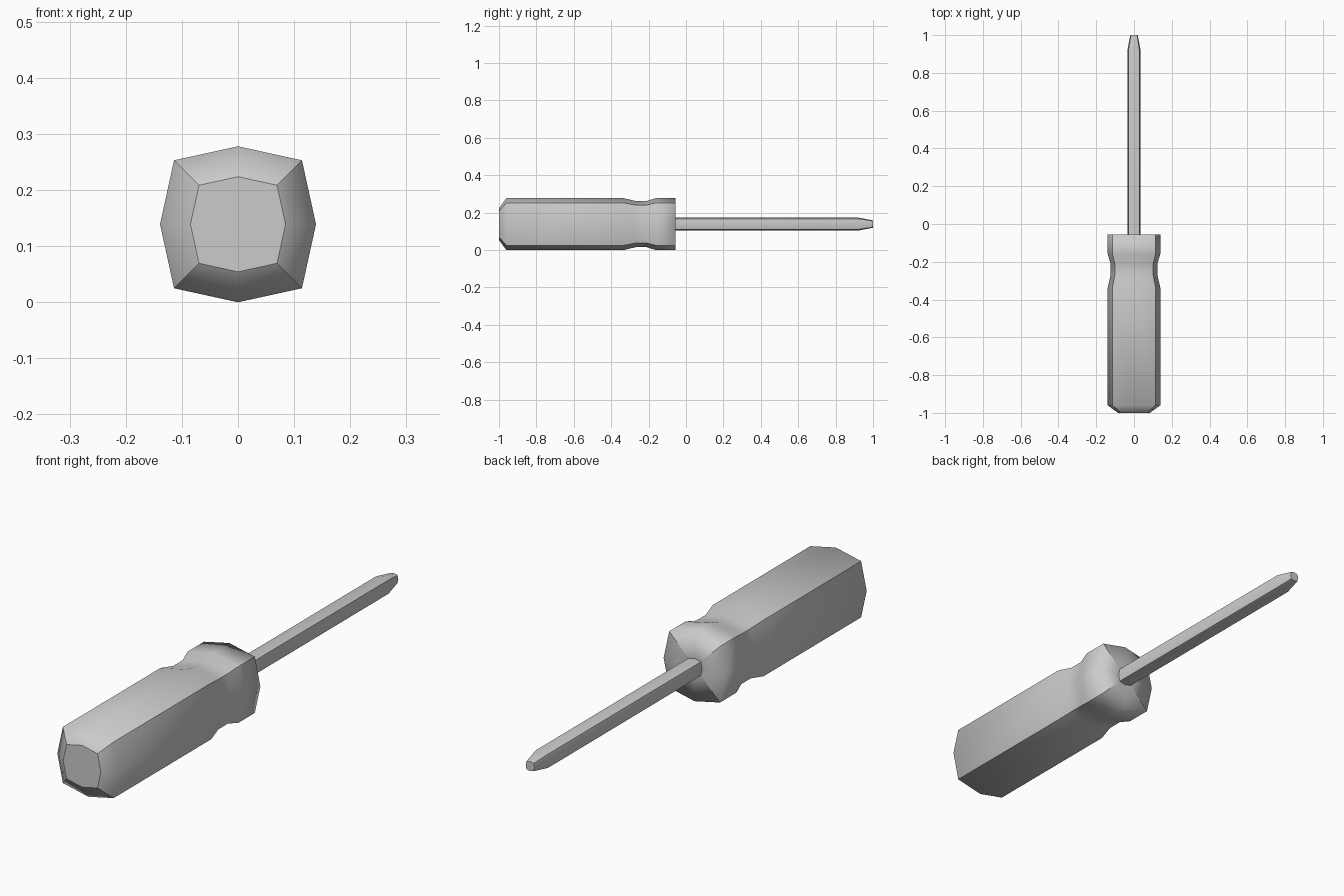
import bpy, bmesh

if "Cube" in bpy.data.objects:
    bpy.data.objects.remove(bpy.data.objects["Cube"])

CENTRE_Z = 0.139
MID, CORNER = 0.139, 0.114   # half size at side middles and at corners

# Pillow-square cross-section, starting at a side middle (odd entries are corners)
SECTION = [(MID, 0), (CORNER, CORNER), (0, MID), (-CORNER, CORNER),
           (-MID, 0), (-CORNER, -CORNER), (0, -MID), (CORNER, -CORNER)]


def loft(name, profile, cap_start, cap_end):
    """Sweep the section along y; profile holds (y, scale) pairs."""
    bm = bmesh.new()
    rings = [[bm.verts.new((x * s, y, CENTRE_Z + z * s)) for x, z in SECTION]
             for y, s in profile]
    n = len(SECTION)
    for a, b in zip(rings, rings[1:]):
        for i in range(n):
            j = (i + 1) % n
            bm.faces.new((a[i], a[j], b[j], b[i]))
    caps = []
    if cap_start:
        caps.append(bm.faces.new(rings[0]))
    if cap_end:
        caps.append(bm.faces.new(rings[-1]))
    bmesh.ops.recalc_face_normals(bm, faces=bm.faces)
    for f in bm.faces:
        f.smooth = True
    # crisp corner ridges and end caps, soft everywhere else
    for a, b in zip(rings, rings[1:]):
        for i in range(1, n, 2):
            bm.edges.get((a[i], b[i])).smooth = False
    for f in caps:
        for e in f.edges:
            e.smooth = False
    mesh = bpy.data.meshes.new(name)
    bm.to_mesh(mesh)
    bm.free()
    obj = bpy.data.objects.new(name, mesh)
    bpy.context.collection.objects.link(obj)
    return obj


# Handle: bevelled butt, grip, finger groove, collar and flat front face
loft("handle", [(-1.0, 0.61), (-0.96, 1.0), (-0.335, 1.0), (-0.27, 0.89),
                (-0.21, 0.89), (-0.16, 1.0), (-0.055, 1.0), (-0.055, 0.245)],
     True, False)

# Shaft with tapered tip
loft("shaft", [(-0.055, 0.245), (0.925, 0.245), (1.0, 0.14)], False, True)
